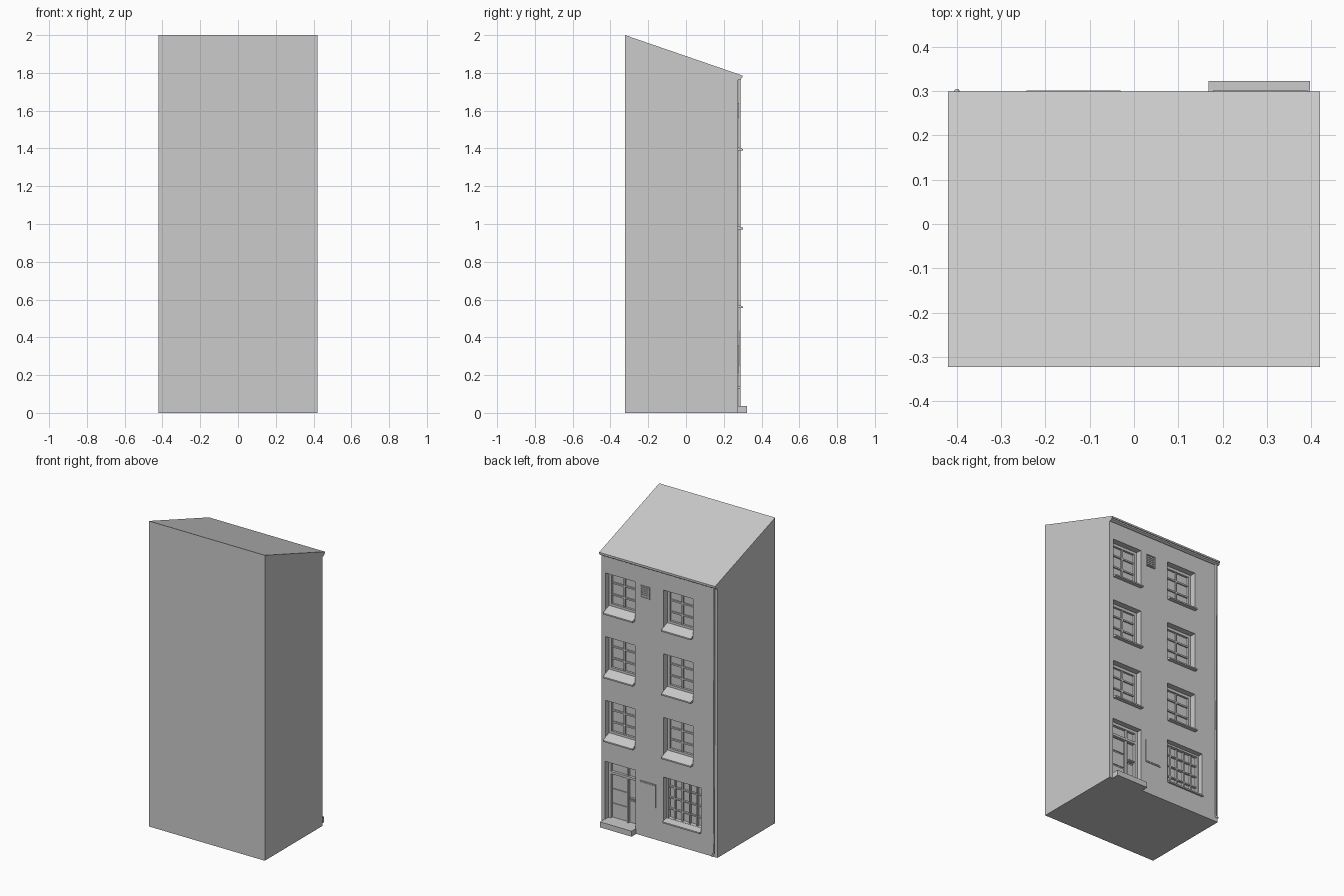
import bpy, bmesh
from mathutils import Vector

if "Cube" in bpy.data.objects:
    bpy.data.objects.remove(bpy.data.objects["Cube"])

WALL = 0.275      # street facade plane
BACK = 0.222      # back of the window and door recesses


def finish(bm, name):
    bmesh.ops.recalc_face_normals(bm, faces=bm.faces[:])
    me = bpy.data.meshes.new(name)
    bm.to_mesh(me)
    bm.free()
    ob = bpy.data.objects.new(name, me)
    bpy.context.collection.objects.link(ob)
    return ob


def add_box(bm, x0, x1, y0, y1, z0, z1):
    vs = bmesh.ops.create_cube(bm, size=1)['verts']
    for v in vs:
        v.co = Vector(((x0 + x1) / 2 + v.co.x * (x1 - x0),
                       (y0 + y1) / 2 + v.co.y * (y1 - y0),
                       (z0 + z1) / 2 + v.co.z * (z1 - z0)))


def boxes(name, items):
    bm = bmesh.new()
    for b in items:
        add_box(bm, *b)
    return finish(bm, name)


def extrude_x(name, profile, x0, x1):
    bm = bmesh.new()
    f = bm.faces.new([bm.verts.new((x0, y, z)) for y, z in profile])
    r = bmesh.ops.extrude_face_region(bm, geom=[f])
    for v in r['geom']:
        if isinstance(v, bmesh.types.BMVert):
            v.co.x = x1
    return finish(bm, name)


def grid(x0, x1, z0, z1, cols, rows, edge, bar, depth):
    """Outer frame plus evenly spaced glazing bars."""
    yf = BACK + depth
    out = [(x0, x0 + edge, BACK - .005, yf, z0, z1),
           (x1 - edge, x1, BACK - .005, yf, z0, z1),
           (x0 + edge, x1 - edge, BACK - .005, yf, z1 - edge, z1),
           (x0 + edge, x1 - edge, BACK - .005, yf, z0, z0 + edge)]
    yb = BACK + depth * 0.7
    for i in range(1, cols):
        x = x0 + (x1 - x0) * i / cols
        out.append((x - bar, x + bar, BACK - .005, yb, z0 + edge, z1 - edge))
    for j in range(1, rows):
        z = z0 + (z1 - z0) * j / rows
        out.append((x0 + edge, x1 - edge, BACK - .005, yb - .001, z - bar, z + bar))
    return out


def sill(name, x0, x1, z, front, rise):
    extrude_x(name, [(BACK - .005, z - .003), (front, z - .006), (front, z + .003),
                     (BACK - .005, z + rise)], x0, x1)


# main block with sloping roof and small eave
body = extrude_x("building_body", [(-.323, 0), (WALL, 0), (WALL, 1.775), (.299, 1.775),
                                   (.299, 1.786), (-.323, 2)], -.42, .42)

# openings
columns = [(.178, .392), (-.243, -.03)]
floors = [.56, .977, 1.394]
door = (.175, .395, .035, .415)
shop = (-.30, -.03, .135, .425)
holes = [(a, b, BACK, .35, z, z + .255) for a, b in columns for z in floors]
holes += [(door[0], door[1], BACK, .35, door[2], door[3]),
          (shop[0], shop[1], BACK, .35, shop[2], shop[3])]
cutter = boxes("opening_cutter", holes)
cutter.hide_render = True
mod = body.modifiers.new("openings", 'BOOLEAN')
mod.operation = 'DIFFERENCE'
mod.object = cutter
mod.solver = 'EXACT'
bpy.context.view_layer.objects.active = body
bpy.ops.object.modifier_apply(modifier=mod.name)
bpy.data.objects.remove(cutter)

# upper windows with sloped sills
for c, (a, b) in enumerate(columns):
    for f, z in enumerate(floors):
        boxes(f"window_{c}_{f}", grid(a, b, z + .025, z + .255, 2, 3, .018, .005, .014))
        sill(f"sill_{c}_{f}", a, b, z, .301, .035)

# ground floor window with barred grid
boxes("ground_window", grid(*shop, 5, 4, .012, .004, .02))
sill("ground_sill", shop[0], shop[1], shop[2], .288, .015)

# door: frame, transom, raised panels, letter slot and handle
x0, x1, z0, z1 = door
w = .018
boxes("door_frame", [(x0, x0 + w, BACK - .005, .24, z0, z1),
                     (x1 - w, x1, BACK - .005, .24, z0, z1),
                     (x0 + w, x1 - w, BACK - .005, .24, z1 - w, z1),
                     (x0 + w, x1 - w, BACK - .005, .24, .325, .34),
                     (.25, .262, BACK - .005, .238, z0, z1 - w)])
boxes("door_panels", [(.268, x1 - .024, BACK - .005, .228, a, b)
                      for a, b in ((.05, .13), (.14, .225), (.235, .318))])
boxes("door_side_panels", [(x0 + .024, .244, BACK - .005, .228, a, b)
                           for a, b in ((.05, .18), (.19, .318))])
boxes("door_handle", [(.198, .24, .225, .242, .196, .204)])

# doorstep
boxes("doorstep", [(.168, .398, .27, .323, 0, .036)])

# wall panel and vent
boxes("wall_panel", [(.025, .14, .27, .279, .21, .36),
                     (.032, .133, .27, .281, .217, .353)])
vent = [(.068, .074, .27, .281, 1.56, 1.64), (.129, .135, .27, .281, 1.56, 1.64),
        (.074, .129, .27, .281, 1.634, 1.64), (.074, .129, .27, .281, 1.56, 1.566)]
vent += [(.074, .129, .27, .279, 1.574 + i * .012, 1.581 + i * .012) for i in range(5)]
boxes("wall_vent", vent)

# gutter under the eave
extrude_x("gutter", [(.272, 1.777), (.294, 1.777), (.292, 1.767), (.284, 1.762),
                     (.272, 1.762)], -.42, .42)

# drainpipe with kicked-out foot
cu = bpy.data.curves.new("drainpipe", 'CURVE')
cu.dimensions = '3D'
cu.bevel_depth = .006
cu.bevel_resolution = 1
cu.use_fill_caps = True
sp = cu.splines.new('POLY')
pts = [(-.4, .283, 1.77), (-.4, .283, .03), (-.4, .301, .012)]
sp.points.add(len(pts) - 1)
for p, co in zip(sp.points, pts):
    p.co = (*co, 1)
bpy.context.collection.objects.link(bpy.data.objects.new("drainpipe", cu))
